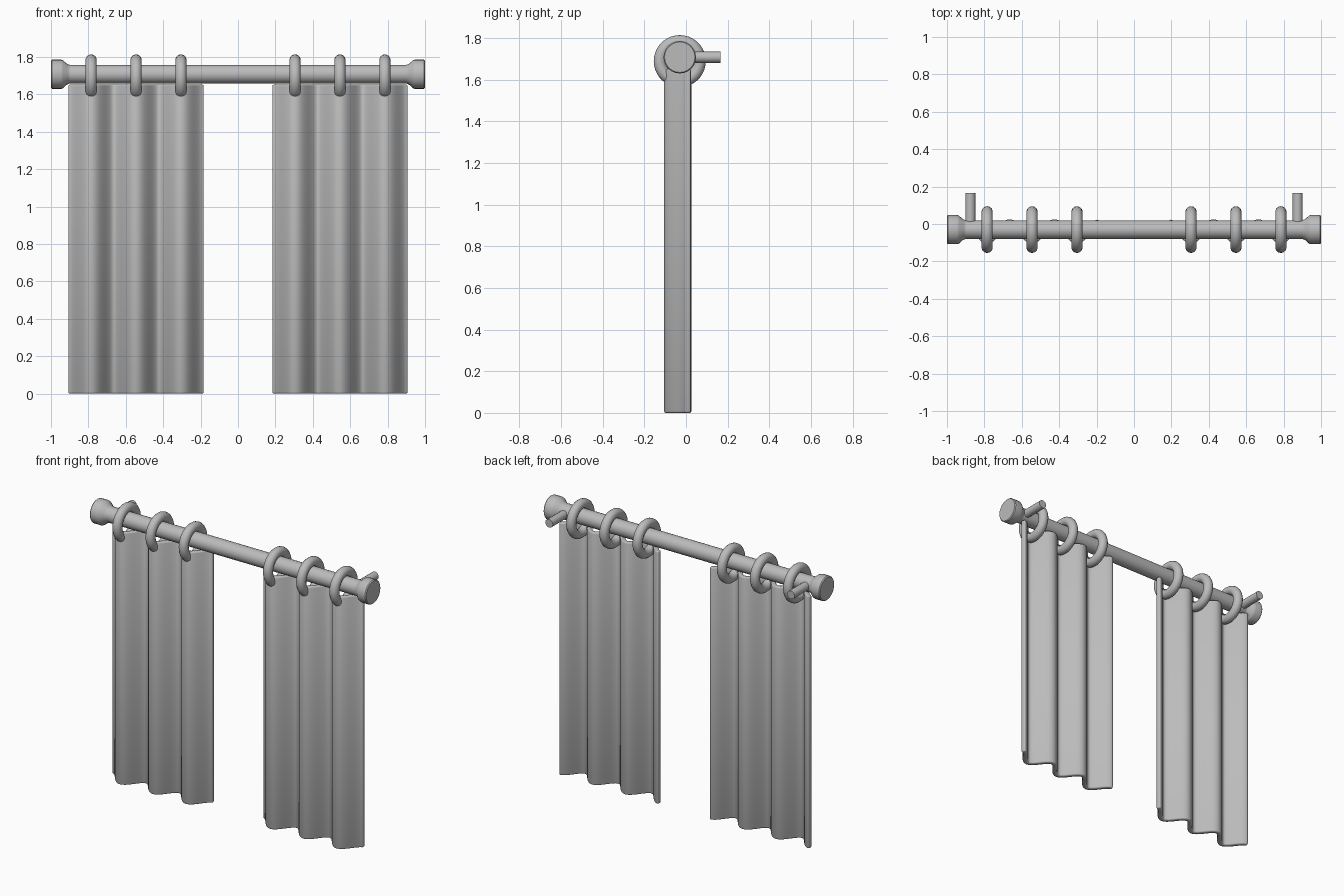
import bpy
import bmesh
import math
from mathutils import Matrix

if "Cube" in bpy.data.objects:
    bpy.data.objects.remove(bpy.data.objects["Cube"])

grey = bpy.data.materials.new("plain grey")
grey.use_nodes = True
GREY = (0.5, 0.5, 0.5, 1)
grey.diffuse_color = GREY
grey.node_tree.nodes["Principled BSDF"].inputs["Base Color"].default_value = GREY

ROD_Y, ROD_Z, ROD_R = -0.03, 1.708, 0.05


def finish(obj, name, angle=35):
    obj.name = name
    obj.data.materials.append(grey)
    bpy.ops.object.select_all(action="DESELECT")
    obj.select_set(True)
    bpy.context.view_layer.objects.active = obj
    bpy.ops.object.shade_smooth_by_angle(angle=math.radians(angle))
    return obj


def make_mesh(name, bm):
    mesh = bpy.data.meshes.new(name)
    bm.to_mesh(mesh)
    bm.free()
    obj = bpy.data.objects.new(name, mesh)
    bpy.context.collection.objects.link(obj)
    return obj


def lathe_x(name, profile, sides=24):
    """Spin (x, radius) points about the rod axis and cap both ends."""
    bm = bmesh.new()
    rings = []
    for x, r in profile:
        turn = [2 * math.pi * i / sides for i in range(sides)]
        rings.append([bm.verts.new((x, ROD_Y + r * math.cos(a), ROD_Z + r * math.sin(a)))
                      for a in turn])
    for low, high in zip(rings, rings[1:]):
        for i in range(sides):
            j = (i + 1) % sides
            bm.faces.new((low[i], low[j], high[j], high[i]))
    bm.faces.new(rings[0])
    bm.faces.new(rings[-1])
    bmesh.ops.recalc_face_normals(bm, faces=bm.faces)
    return finish(make_mesh(name, bm), name)


def curtain(name, side):
    """Three sine folds, thickened and softly bevelled."""
    x0, x1, folds, steps = 0.185, 0.905, 3, 60
    bm = bmesh.new()
    line = []
    for i in range(steps + 1):
        u = i / steps
        y = -0.04 + 0.05 * math.cos(2 * math.pi * folds * u)
        x = side * (x0 + (x1 - x0) * u)
        line.append([bm.verts.new((x, y, z)) for z in (0, 1.652)])
    for a, b in zip(line, line[1:]):
        bm.faces.new((a[0], b[0], b[1], a[1]))
    bmesh.ops.recalc_face_normals(bm, faces=bm.faces)
    obj = make_mesh(name, bm)
    solid = obj.modifiers.new("thickness", "SOLIDIFY")
    solid.thickness = 0.03
    solid.offset = 0
    solid.use_even_offset = True
    bevel = obj.modifiers.new("soft edges", "BEVEL")
    bevel.width = 0.008
    bevel.segments = 2
    bevel.limit_method = "ANGLE"
    bevel.angle_limit = math.radians(50)
    return finish(obj, name, 50)


# Rod
lathe_x("rod", [(-0.93, ROD_R), (0.93, ROD_R)])

for side, label in ((1, "left"), (-1, "right")):
    # Flared finial
    flare = [(0.9, 0.05), (0.915, 0.056), (0.936, 0.075), (0.945, 0.078),
             (0.994, 0.078), (1, 0.073)]
    lathe_x(label + "_finial", [(side * x, r) for x, r in flare])

    # Wall peg
    bm = bmesh.new()
    place = Matrix.Translation((side * 0.875, 0.068, ROD_Z)) @ Matrix.Rotation(math.pi / 2, 4, "X")
    bmesh.ops.create_cone(bm, cap_ends=True, segments=16, radius1=0.027,
                          radius2=0.027, depth=0.195, matrix=place)
    finish(make_mesh("peg", bm), label + "_wall_peg")

    # Cloth
    curtain(label + "_curtain", side)

    # Rings, one per fold
    for n in range(3):
        bpy.ops.mesh.primitive_torus_add(
            location=(side * (0.305 + 0.24 * n), ROD_Y, 1.689),
            rotation=(0, math.pi / 2, 0), major_radius=0.095, minor_radius=0.03,
            major_segments=36, minor_segments=14)
        finish(bpy.context.object, f"{label}_ring_{n + 1}", 60)
